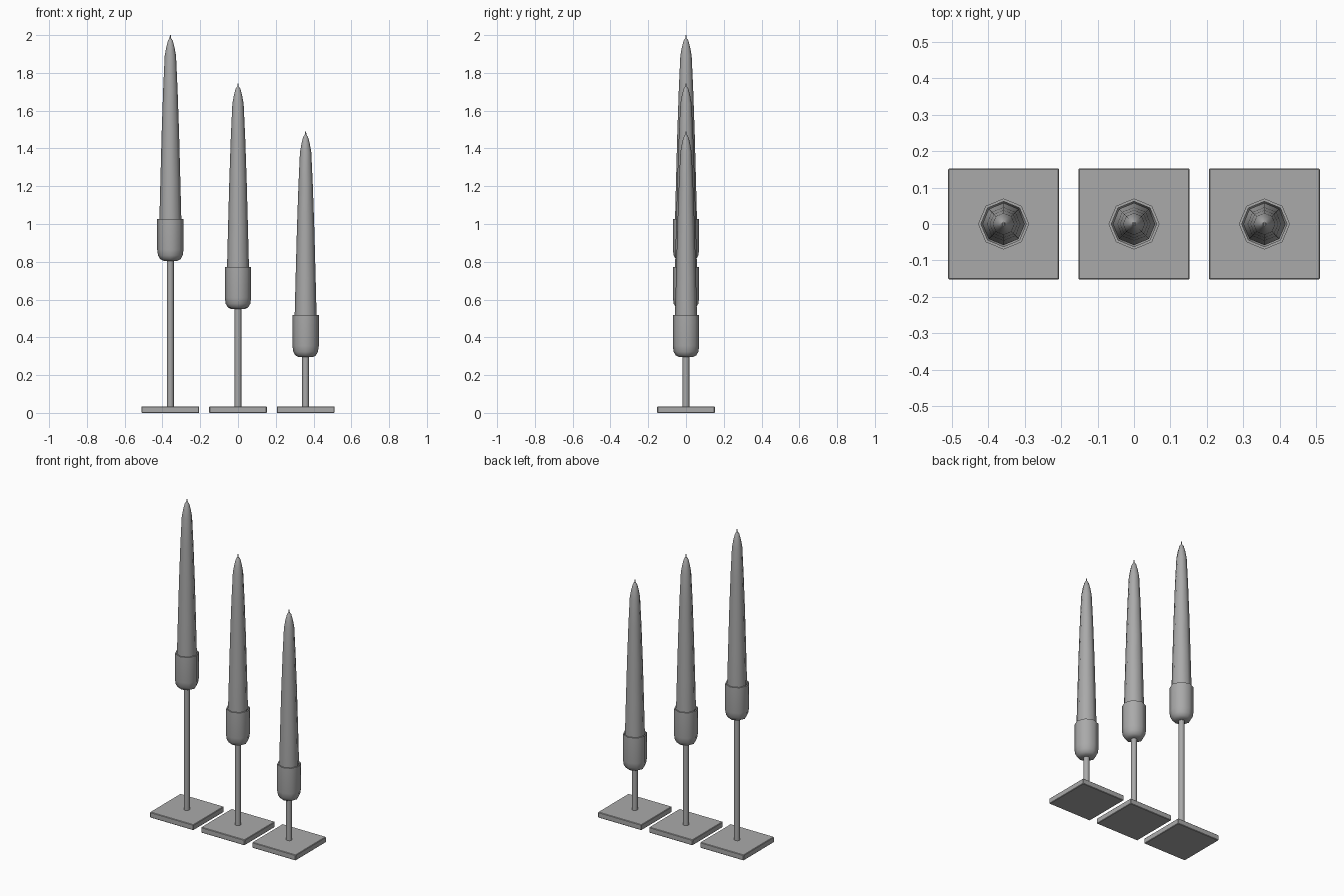
import bpy, bmesh, math

cube = bpy.data.objects.get("Cube")
if cube:
    bpy.data.objects.remove(cube, do_unlink=True)

grey = bpy.data.materials.new("plain grey")
grey.use_nodes = True
colour = (0.4, 0.4, 0.4, 1)
grey.diffuse_color = colour
grey.node_tree.nodes["Principled BSDF"].inputs["Base Color"].default_value = colour


def finish(bm, name, x, z, angle):
    bmesh.ops.recalc_face_normals(bm, faces=bm.faces)
    mesh = bpy.data.meshes.new(name)
    bm.to_mesh(mesh)
    bm.free()
    obj = bpy.data.objects.new(name, mesh)
    bpy.context.collection.objects.link(obj)
    obj.location = (x, 0, z)
    mesh.materials.append(grey)
    bpy.ops.object.select_all(action='DESELECT')
    obj.select_set(True)
    bpy.context.view_layer.objects.active = obj
    bpy.ops.object.shade_smooth_by_angle(angle=math.radians(angle))
    return obj


def turned(name, profile, x, z, sides=8, angle=50):
    """Revolve a (radius, height) profile and cap both ends."""
    bm = bmesh.new()
    rings = []
    for r, h in profile:
        rings.append([bm.verts.new((r * math.cos(2 * math.pi * i / sides),
                                    r * math.sin(2 * math.pi * i / sides), h))
                      for i in range(sides)])
    for a, b in zip(rings, rings[1:]):
        for i in range(sides):
            j = (i + 1) % sides
            bm.faces.new((a[i], a[j], b[j], b[i]))
    bm.faces.new(rings[0][::-1])
    bm.faces.new(rings[-1])
    return finish(bm, name, x, z, angle)


def foot_plate(name, x, width=0.305, height=0.035):
    bm = bmesh.new()
    bmesh.ops.create_cube(bm, size=1)
    for v in bm.verts:
        v.co = (v.co.x * width, v.co.y * width, (v.co.z + 0.5) * height)
    bmesh.ops.bevel(bm, geom=bm.edges[:], offset=0.003, segments=1, affect='EDGES')
    return finish(bm, name, x, 0, 30)


# Cup: rounded bottom, straight wall, thin lip and hollow inside
cup = [(0.036, 0), (0.054, 0.009), (0.065, 0.028), (0.07, 0.06), (0.07, 0.222),
       (0.062, 0.222), (0.062, 0.06), (0.05, 0.03)]
# Candle: slow taper, pointed shoulder
candle = [(0.058, 0.03), (0.058, 0.222), (0.053, 0.42), (0.046, 0.68),
          (0.038, 0.91), (0.03, 1.085), (0.022, 1.13), (0.013, 1.165), (0.005, 1.178)]
wick = [(0.004, 1.17), (0.003, 1.195)]

# Three holders, descending from the right side to the left side
for label, x, cup_z in (("tall", -0.358, 0.805), ("middle", 0, 0.55), ("short", 0.358, 0.295)):
    foot_plate(label + "_foot_plate", x)
    turned(label + "_stem", [(0.018, 0.03), (0.018, cup_z + 0.01)], x, 0)
    turned(label + "_cup", cup, x, cup_z)
    turned(label + "_candle", candle, x, cup_z)
    turned(label + "_wick", wick, x, cup_z, sides=6)
